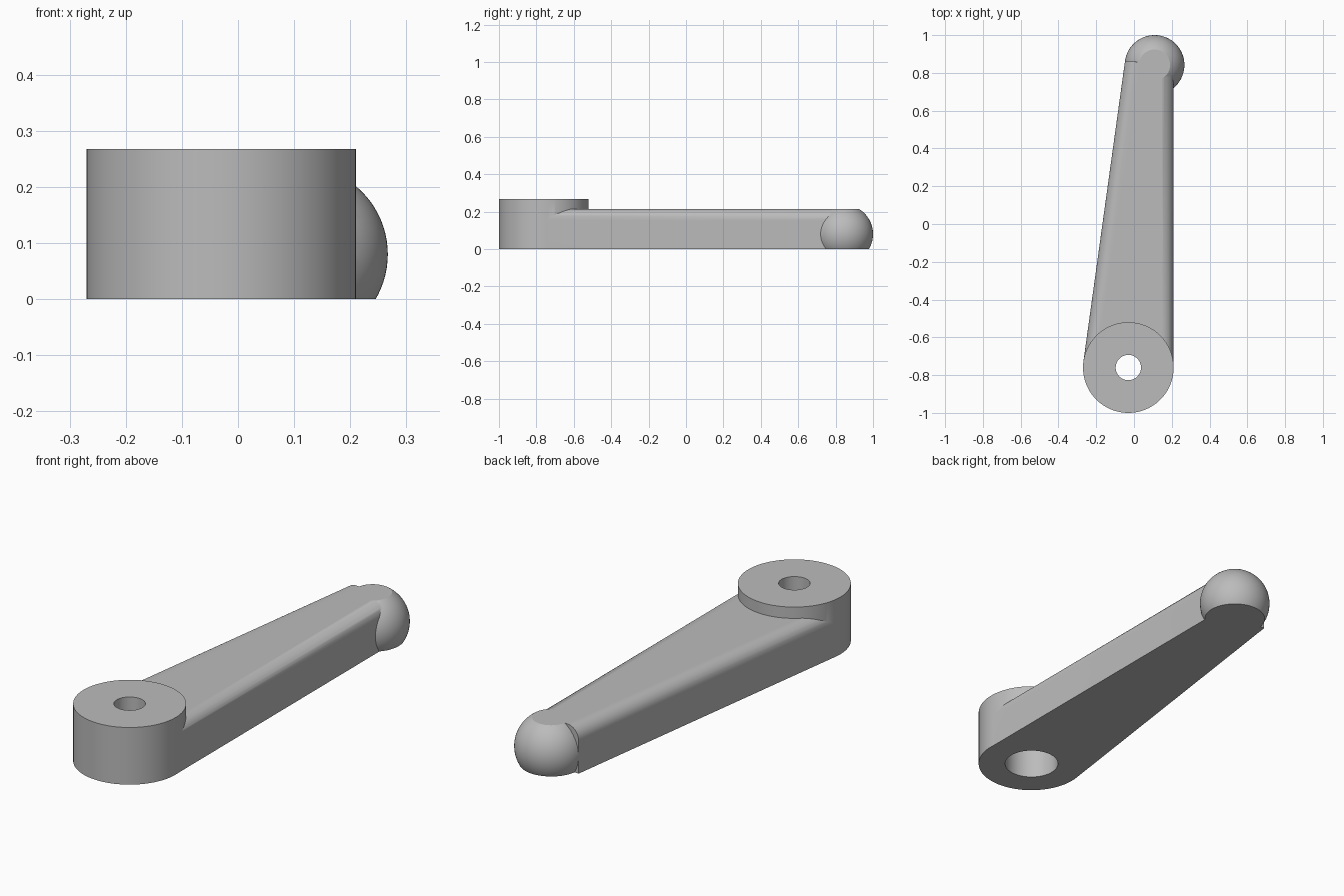
import bpy, bmesh
from mathutils import Vector, Matrix

cube = bpy.data.objects.get("Cube")
if cube:
    bpy.data.objects.remove(cube, do_unlink=True)

HUB = Vector((-0.03, -0.76, 0))
BALL = Vector((0.109, 0.842, 0.08))
HUB_R, BALL_R = 0.24, 0.158
HUB_TOP, ARM_TOP = 0.268, 0.215

grey = bpy.data.materials.new("light grey")
grey.use_nodes = True
grey.diffuse_color = (0.5, 0.5, 0.5, 1)
grey.node_tree.nodes["Principled BSDF"].inputs["Base Color"].default_value = (0.5, 0.5, 0.5, 1)


def finish(name, bm):
    bmesh.ops.recalc_face_normals(bm, faces=bm.faces)
    mesh = bpy.data.meshes.new(name)
    bm.to_mesh(mesh)
    bm.free()
    mesh.materials.append(grey)
    obj = bpy.data.objects.new(name, mesh)
    bpy.context.collection.objects.link(obj)
    return obj


def cylinder(name, radius, z0, z1):
    bm = bmesh.new()
    bmesh.ops.create_cone(bm, cap_ends=True, segments=96, radius1=radius, radius2=radius,
                          depth=z1 - z0,
                          matrix=Matrix.Translation(HUB + Vector((0, 0, (z0 + z1) / 2))))
    return finish(name, bm)


def combine(target, other, operation):
    mod = target.modifiers.new("combine", 'BOOLEAN')
    mod.operation = operation
    mod.solver = 'EXACT'
    mod.object = other
    bpy.context.view_layer.objects.active = target
    bpy.ops.object.modifier_apply(modifier=mod.name)
    bpy.data.objects.remove(other, do_unlink=True)


# Tapered arm: straight on its left, tangent to hub and ball on its right
axis = (BALL - HUB).to_2d()
lean = (HUB_R - BALL_R) / axis.length
u = axis.normalized()
n = Vector((-u.y, u.x)) * (1 - lean ** 2) ** 0.5 + u * lean
near = HUB.to_2d() + n * HUB_R
far = BALL.to_2d() + n * BALL_R
straight = HUB.x + HUB_R - 0.001
outline = [near, (straight, HUB.y), (straight, BALL.y), far]
bm = bmesh.new()
base = bm.faces.new([bm.verts.new((p[0], p[1], 0)) for p in outline])
grown = bmesh.ops.extrude_face_region(bm, geom=[base])["geom"]
bmesh.ops.translate(bm, vec=(0, 0, ARM_TOP), verts=[g for g in grown if isinstance(g, bmesh.types.BMVert)])
long_edges = [e for e in bm.edges
              if e.calc_length() > 1 and all(v.co.z > 0.1 for v in e.verts)]
bmesh.ops.bevel(bm, geom=long_edges, offset=0.06, segments=12, profile=0.5, affect='EDGES')
handle = finish("crank_handle", bm)

# Ball end, trimmed flat above and below
bm = bmesh.new()
bmesh.ops.create_uvsphere(bm, u_segments=64, v_segments=40, radius=BALL_R,
                          matrix=Matrix.Translation(BALL))
for height, up in ((0, -1), (ARM_TOP, 1)):
    cut = bmesh.ops.bisect_plane(bm, geom=bm.verts[:] + bm.edges[:] + bm.faces[:],
                                 plane_co=(0, 0, height), plane_no=(0, 0, up), clear_outer=True)
    rim = [g for g in cut["geom_cut"] if isinstance(g, bmesh.types.BMEdge)]
    bmesh.ops.edgeloop_fill(bm, edges=rim)
combine(handle, finish("ball_end", bm), 'UNION')

# Hub with a stepped bore
combine(handle, cylinder("hub", HUB_R, 0, HUB_TOP), 'UNION')
combine(handle, cylinder("through_hole", 0.067, -0.1, 0.4), 'DIFFERENCE')
combine(handle, cylinder("counterbore", 0.12, -0.1, 0.18), 'DIFFERENCE')

# Smooth curved faces, keep hard rims
bpy.ops.object.select_all(action='DESELECT')
handle.select_set(True)
bpy.context.view_layer.objects.active = handle
bpy.ops.object.shade_smooth_by_angle(angle=0.5)
